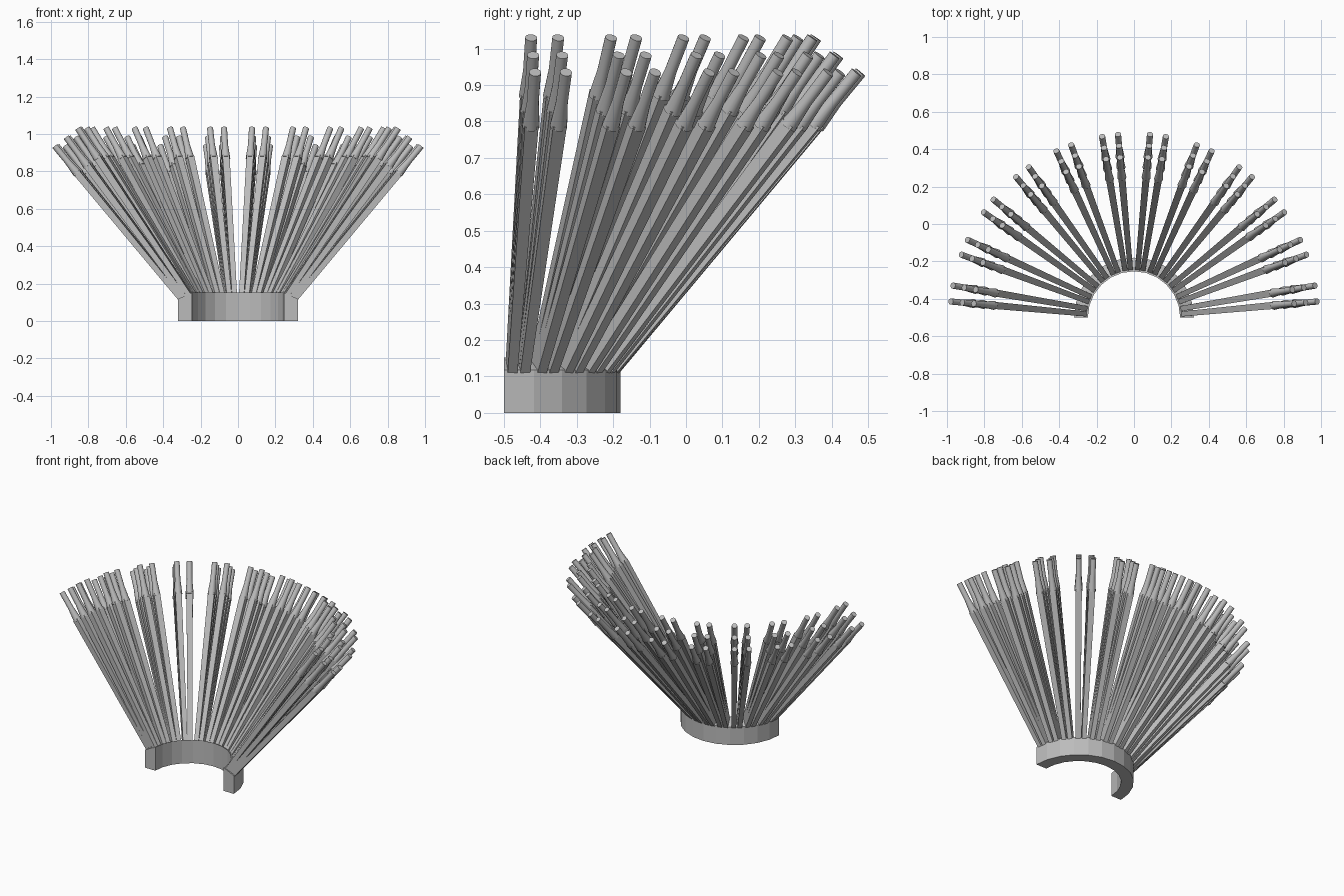
import bpy, bmesh, math
from mathutils import Vector

cube = bpy.data.objects.get("Cube")
if cube:
    bpy.data.objects.remove(cube, do_unlink=True)

grey = bpy.data.materials.new("plain_grey")
grey.use_nodes = True
colour = (0.5, 0.5, 0.5, 1)
grey.diffuse_color = colour
grey.node_tree.nodes["Principled BSDF"].inputs["Base Color"].default_value = colour

SECTORS = 12
STEP = math.pi / SECTORS
CENTRE_Y = -0.5


def polar(radius, angle, z):
    return Vector((radius * math.cos(angle), CENTRE_Y + radius * math.sin(angle), z))


def make_object(name, bm, smooth=False):
    bmesh.ops.recalc_face_normals(bm, faces=bm.faces[:])
    mesh = bpy.data.meshes.new(name)
    bm.to_mesh(mesh)
    bm.free()
    mesh.materials.append(grey)
    obj = bpy.data.objects.new(name, mesh)
    bpy.context.collection.objects.link(obj)
    if smooth:
        bpy.ops.object.select_all(action="DESELECT")
        obj.select_set(True)
        bpy.context.view_layer.objects.active = obj
        bpy.ops.object.shade_smooth_by_angle(angle=math.radians(40))
    return obj


def loft(bm, rings):
    """Skin a list of point loops and close both ends."""
    loops = [[bm.verts.new(p) for p in ring] for ring in rings]
    for a, b in zip(loops, loops[1:]):
        for i in range(len(a)):
            j = (i + 1) % len(a)
            bm.faces.new((a[i], a[j], b[j], b[i]))
    bm.faces.new(loops[0])
    bm.faces.new(loops[-1])


def ring(start, end, t, radius, sides, tangent, turn=0.0):
    """Loop of points around the rod axis at fraction t."""
    axis = (end - start).normalized()
    side = (tangent - axis * tangent.dot(axis)).normalized()
    out = axis.cross(side)
    centre = start.lerp(end, t)
    angles = [turn + math.tau * i / sides for i in range(sides)]
    return [centre + (side * math.cos(a) + out * math.sin(a)) * radius for a in angles]


# Half-ring base made of wedge blocks with a sloping top
profile = [(0.247, 0), (0.32, 0), (0.32, 0.118), (0.247, 0.152)]
bm = bmesh.new()
for s in range(SECTORS):
    loft(bm, [[polar(r, a, z) for r, z in profile] for a in (s * STEP, (s + 1) * STEP)])
make_object("base_blocks", bm)

# Leaning rods: two columns per block, three rows deep
rows = {
    "inner": ((0.262, 0.135), (0.86, 1.03)),
    "middle": ((0.284, 0.125), (0.922, 0.982)),
    "outer": ((0.304, 0.115), (0.983, 0.935)),
}
ROOT_SPREAD, TIP_SPREAD = math.radians(3.2), math.radians(2.5)
COLLAR, NECK = 0.82, 0.90

for row, (foot, tip) in rows.items():
    shafts, ends = bmesh.new(), bmesh.new()
    for s in range(SECTORS):
        mid = (s + 0.5) * STEP
        for sign in (-1, 1):
            start = polar(foot[0], mid + sign * ROOT_SPREAD, foot[1])
            end = polar(tip[0], mid + sign * TIP_SPREAD, tip[1])
            angle = mid + sign * TIP_SPREAD
            tangent = Vector((-math.sin(angle), math.cos(angle), 0))
            # Square shaft widening upward
            loft(shafts, [ring(start, end, t, r * math.sqrt(2), 4, tangent, math.pi / 4)
                          for t, r in ((0, 0.0135), (COLLAR + 0.01, 0.019))])
            # Round collar narrowing into a thin tip
            loft(ends, [ring(start, end, t, r, 16, tangent)
                        for t, r in ((COLLAR, 0.024), (NECK, 0.0165), (1, 0.0165))])
    make_object(row + "_shafts", shafts)
    make_object(row + "_tips", ends, smooth=True)
